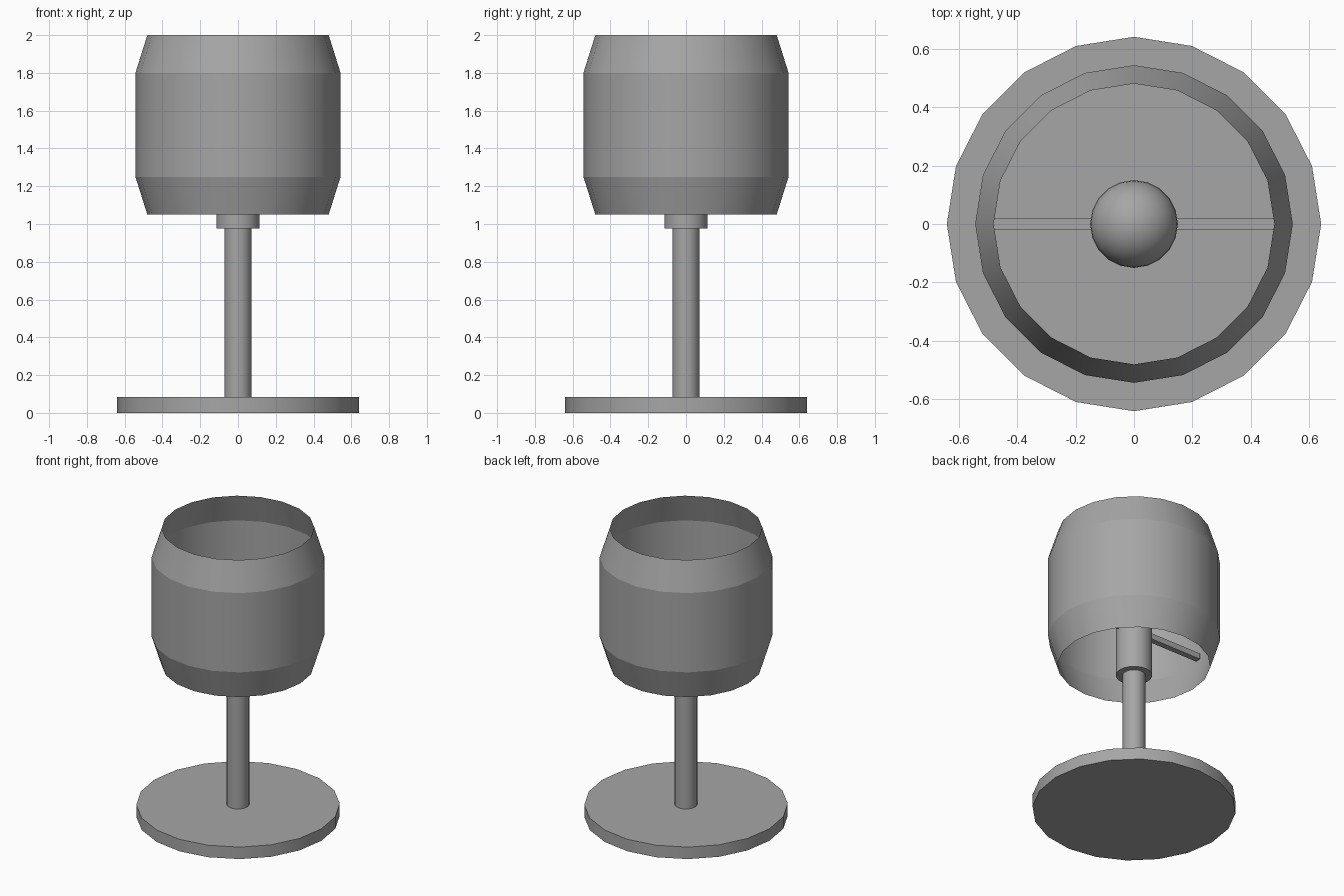
import bpy, bmesh, math

cube = bpy.data.objects.get("Cube")
if cube:
    bpy.data.objects.remove(cube, do_unlink=True)

SIDES = 20

# One plain grey for the whole lamp
grey = bpy.data.materials.new("plain grey")
grey.use_nodes = True
COLOUR = (0.38, 0.38, 0.38, 1)
grey.diffuse_color = COLOUR
grey.node_tree.nodes["Principled BSDF"].inputs["Base Color"].default_value = COLOUR


def finish(obj, name, smooth=True):
    obj.name = obj.data.name = name
    obj.data.materials.append(grey)
    if smooth:
        bpy.ops.object.shade_smooth_by_angle(angle=math.radians(35))
    return obj


def cylinder(name, radius, bottom, top):
    bpy.ops.mesh.primitive_cylinder_add(
        vertices=SIDES, radius=radius, depth=top - bottom,
        location=(0, 0, (bottom + top) / 2))
    return finish(bpy.context.object, name)


def open_shell(name, profile):
    """Revolve a (radius, height) profile into an open sheet with crisp bands."""
    bm = bmesh.new()
    rings = []
    for radius, z in profile:
        angles = [math.tau * i / SIDES for i in range(SIDES)]
        rings.append([bm.verts.new((radius * math.cos(a), radius * math.sin(a), z))
                      for a in angles])
    for low, high in zip(rings, rings[1:]):
        for i in range(SIDES):
            j = (i + 1) % SIDES
            bm.faces.new((low[i], low[j], high[j], high[i])).smooth = True
    # Horizontal edges stay sharp, the sides are rounded
    for edge in bm.edges:
        a, b = edge.verts
        edge.smooth = abs(a.co.z - b.co.z) > 0.01
    mesh = bpy.data.meshes.new(name)
    bm.to_mesh(mesh)
    bm.free()
    obj = bpy.data.objects.new(name, mesh)
    bpy.context.collection.objects.link(obj)
    return finish(obj, name, smooth=False)


# Stand
cylinder("base", 0.64, 0, 0.083)
cylinder("pole", 0.072, 0.08, 1.0)
cylinder("socket", 0.115, 0.975, 1.375)

# Bulb on the socket
bpy.ops.mesh.primitive_uv_sphere_add(segments=SIDES, ring_count=16, radius=0.15,
                                     location=(0, 0, 1.48))
finish(bpy.context.object, "bulb")

# Cross bar holding the shade
bpy.ops.mesh.primitive_cube_add(size=1, location=(0, 0, 1.3))
bar = bpy.context.object
bar.scale = (1.05, 0.04, 0.04)
bpy.ops.object.transform_apply(location=False, rotation=False, scale=True)
finish(bar, "shade_support_bar", smooth=False)

# Shade, open at both ends
open_shell("shade", [(0.48, 1.05), (0.543, 1.25), (0.543, 1.8), (0.48, 2.0)])
